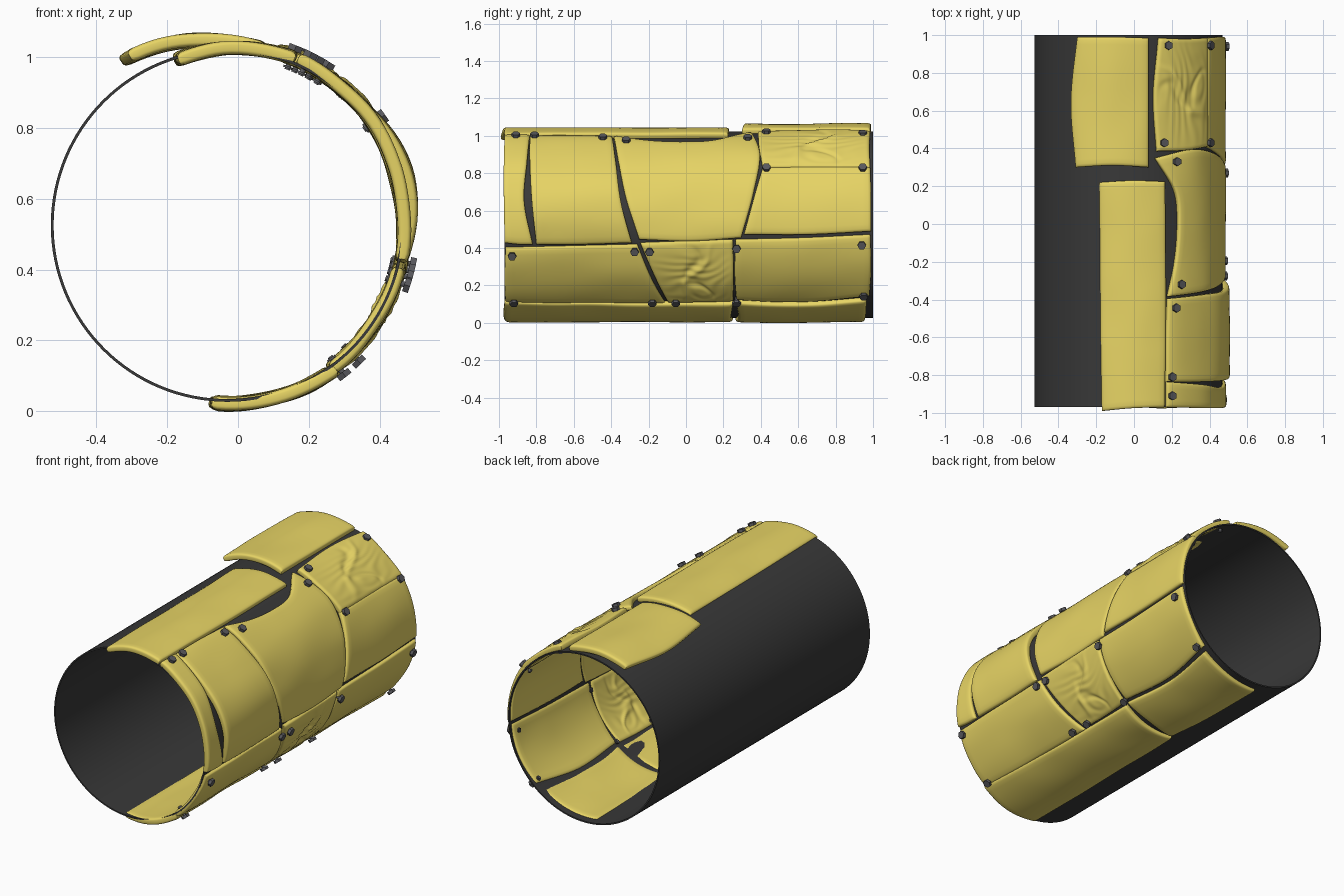
import bpy, bmesh, math
from mathutils import Vector, Matrix, noise

if "Cube" in bpy.data.objects:
    bpy.data.objects.remove(bpy.data.objects["Cube"])

CX, CZ = -0.03, 0.525      # tube axis


def material(name, rgb):
    m = bpy.data.materials.new(name)
    m.diffuse_color = (*rgb, 1)
    m.use_nodes = True
    m.node_tree.nodes["Principled BSDF"].inputs["Base Color"].default_value = m.diffuse_color
    return m


YELLOW = material("yellow_paint", (0.80, 0.66, 0.13))
DARK = material("dark_tube", (0.04, 0.04, 0.04))
STEEL = material("bolt_steel", (0.10, 0.10, 0.11))


def finish(bm, name, mat, angle):
    me = bpy.data.meshes.new(name)
    bm.to_mesh(me)
    bm.free()
    ob = bpy.data.objects.new(name, me)
    bpy.context.collection.objects.link(ob)
    me.materials.append(mat)
    bpy.ops.object.select_all(action='DESELECT')
    ob.select_set(True)
    bpy.context.view_layer.objects.active = ob
    bpy.ops.object.shade_smooth_by_angle(angle=math.radians(angle))
    return ob


def polar(deg, r, y):
    a = math.radians(deg)
    return Vector((CX + r * math.cos(a), y, CZ + r * math.sin(a)))


def curve(vals, t):
    """Catmull-Rom through evenly spaced values, t in 0..1."""
    if len(vals) == 1:
        return vals[0]
    p = [2 * vals[0] - vals[1], *vals, 2 * vals[-1] - vals[-2]]
    f = t * (len(vals) - 1)
    i = min(int(f), len(vals) - 2)
    f -= i
    a, b, c, d = p[i:i + 4]
    return b + 0.5 * f * (c - a + f * (2*a - 5*b + 4*c - d + f * (3*(b - c) + d - a)))


def samples(length, step):
    """Parameters along a side with rounded-rim factors at both ends."""
    w = 0.016
    rim = [(w * (1 - math.cos(math.radians(a))) / length, math.sin(math.radians(a)))
           for a in (0, 25, 50, 90)]
    n = max(3, int(length / step))
    lo, hi = rim[-1][0], 1 - rim[-1][0]
    mid = [(lo + (hi - lo) * k / n, 1.0) for k in range(1, n)]
    return rim + mid + [(1 - p, s) for p, s in reversed(rim)]


def creases(u, v):
    """Dented grain pattern with two crossing creases."""
    n = noise.noise(Vector((u * 2.5, v * 2.5, 7)))
    fade = math.sin(math.pi * u) * math.sin(math.pi * v)
    grain = math.sin(2 * math.pi * (6 * u + 1.6 * n + 1.5 * (v - 0.5) ** 2)) * (0.3 + 0.7 * u)
    c1 = math.exp(-((v - 0.75 + 0.5 * u + 0.2 * n) / 0.05) ** 2)
    c2 = math.exp(-((v - 0.35 - 0.3 * u + 0.3 * n) / 0.05) ** 2)
    return fade * (0.0035 * grain + 0.011 * c1 - 0.011 * c2)


def plate(name, top, bottom, near, far, radius=(0.5,), dented=False, thick=0.038):
    """top/bottom: angles along y; near/far: y along the angle; radius: along the angle."""
    step = 0.009 if dented else 0.025
    lu = math.radians(top[0] - bottom[0]) * 0.5
    us, vs = samples(lu, step), samples(far[0] - near[0], step)
    bm = bmesh.new()
    skins = []
    for side in (1, -1):
        rows = []
        for u, su in us:
            row = []
            for v, sv in vs:
                y = curve(near, u) * (1 - v) + curve(far, u) * v
                ang = curve(top, v) * (1 - u) + curve(bottom, v) * u
                r = curve(radius, u) + 0.006 * noise.noise(Vector((ang * 0.05, y * 3, len(name))))
                if dented:
                    r += creases(u, v)
                row.append(bm.verts.new(polar(ang, r + side * thick / 2 * (0.4 + 0.6 * su * sv), y)))
            rows.append(row)
        skins.append(rows)
        for a, b in zip(rows, rows[1:]):
            for j in range(len(a) - 1):
                f = (a[j], b[j], b[j + 1], a[j + 1])
                bm.faces.new(f if side == 1 else f[::-1])

    def rim(s):
        return (s[0] + [r[-1] for r in s[1:-1]] + s[-1][::-1]
                + [r[0] for r in s[-2:0:-1]])
    o, i = rim(skins[0]), rim(skins[1])
    for k in range(len(o)):
        m = (k + 1) % len(o)
        bm.faces.new((o[k], o[m], i[m], i[k]))
    bmesh.ops.recalc_face_normals(bm, faces=bm.faces)
    return finish(bm, name, YELLOW, 55)


# Open dark tube with a thin wall
bm = bmesh.new()
rings = [[bm.verts.new(polar(k * 360 / 128, r, y)) for k in range(128)]
         for r, y in ((0.498, -0.97), (0.498, 1.0), (0.49, 1.0), (0.49, -0.97))]
for q in range(4):
    a, b = rings[q], rings[(q + 1) % 4]
    for k in range(128):
        m = (k + 1) % 128
        bm.faces.new((a[k], a[m], b[m], b[k]))
bmesh.ops.recalc_face_normals(bm, faces=bm.faces)
finish(bm, "inner_tube", DARK, 40)

# Crown plates, running from the loose left edge (top angle) to the right
plate("crown_plate_back", (120, 123, 119), (78, 78, 78), (0.30, 0.31, 0.30), (0.99, 0.99, 0.985),
      (0.549, 0.538, 0.520, 0.508))
plate("crown_plate_front", (106.5, 107.5, 108), (68, 67.5, 68), (-0.99, -0.975, -0.97), (0.22, 0.23, 0.225),
      (0.488, 0.496, 0.503, 0.51))

# Upper side plates
plate("upper_plate_dented", (73, 75, 72), (36, 36, 36), (0.385, 0.39, 0.41), (0.985, 0.98, 0.985),
      (0.512, 0.505, 0.508), dented=True)
plate("upper_plate_back", (36.5, 37, 36.5), (-6, -6, -4), (0.41, 0.36, 0.31), (0.985, 0.99, 0.99),
      (0.505, 0.498, 0.498))
plate("upper_plate_middle", (66, 61, 59, 61, 74), (-9, -10, -8),
      (-0.385, -0.36, -0.32, -0.25), (0.35, 0.395, 0.36, 0.295), (0.505, 0.502, 0.495, 0.497))
plate("upper_plate_front", (67, 67, 66), (-12, -12, -11),
      (-0.835, -0.835, -0.825, -0.80), (-0.395, -0.375, -0.35, -0.29), (0.505, 0.505, 0.528, 0.498))
plate("upper_plate_end", (67, 67, 67), (-11, -12, -12),
      (-0.97, -0.975, -0.97), (-0.835, -0.85, -0.865, -0.82), (0.507, 0.503, 0.498))

# Lower side plates
plate("lower_plate_front", (-14, -13, -12), (-54, -55, -55),
      (-0.965, -0.97, -0.965), (-0.26, -0.19, -0.115), (0.50, 0.496, 0.50))
plate("lower_plate_dented", (-11, -10, -9), (-54, -54, -53),
      (-0.245, -0.17, -0.095), (0.25, 0.255, 0.25), (0.50, 0.498, 0.502), dented=True)
plate("lower_plate_back", (-9, -8, -6), (-52, -54, -48),
      (0.265, 0.26, 0.27), (0.985, 0.99, 0.98), (0.50, 0.496, 0.50))

# Belly plates
plate("belly_plate_front", (-53, -55, -55), (-95, -95, -94),
      (-0.97, -0.975, -0.95), (0.25, 0.24, 0.25), (0.508, 0.505, 0.502))
plate("belly_plate_back", (-54, -56, -51), (-92, -95, -96),
      (0.27, 0.28, 0.265), (0.965, 0.96, 0.95), (0.508, 0.504, 0.502))

# Hex bolts: (angle, y)
BOLTS = [(66.5, 0.945), (69, 0.43), (35, 0.945), (35, 0.43), (61, 0.33), (58, -0.32),
         (61.5, -0.445), (64, -0.81), (64, -0.91),
         (-18.5, -0.93), (-16, -0.275), (-16, -0.195), (-14, 0.27), (-12, 0.94),
         (-52, -0.92), (-52, -0.18), (-52, -0.055), (-52, 0.27), (-46, 0.95)]
for n, (ang, y) in enumerate(BOLTS):
    bm = bmesh.new()
    turn = Matrix.Rotation(math.radians(90 - ang), 4, 'Y')
    for rad, lo, hi, seg in ((0.023, 0.526, 0.543, 6), (0.008, 0.47, 0.53, 12), (0.014, 0.474, 0.480, 12)):
        place = Matrix.Translation(polar(ang, (lo + hi) / 2, y)) @ turn
        bmesh.ops.create_cone(bm, cap_ends=True, segments=seg, radius1=rad, radius2=rad,
                              depth=hi - lo, matrix=place)
    finish(bm, f"bolt_{n + 1}", STEEL, 35)
